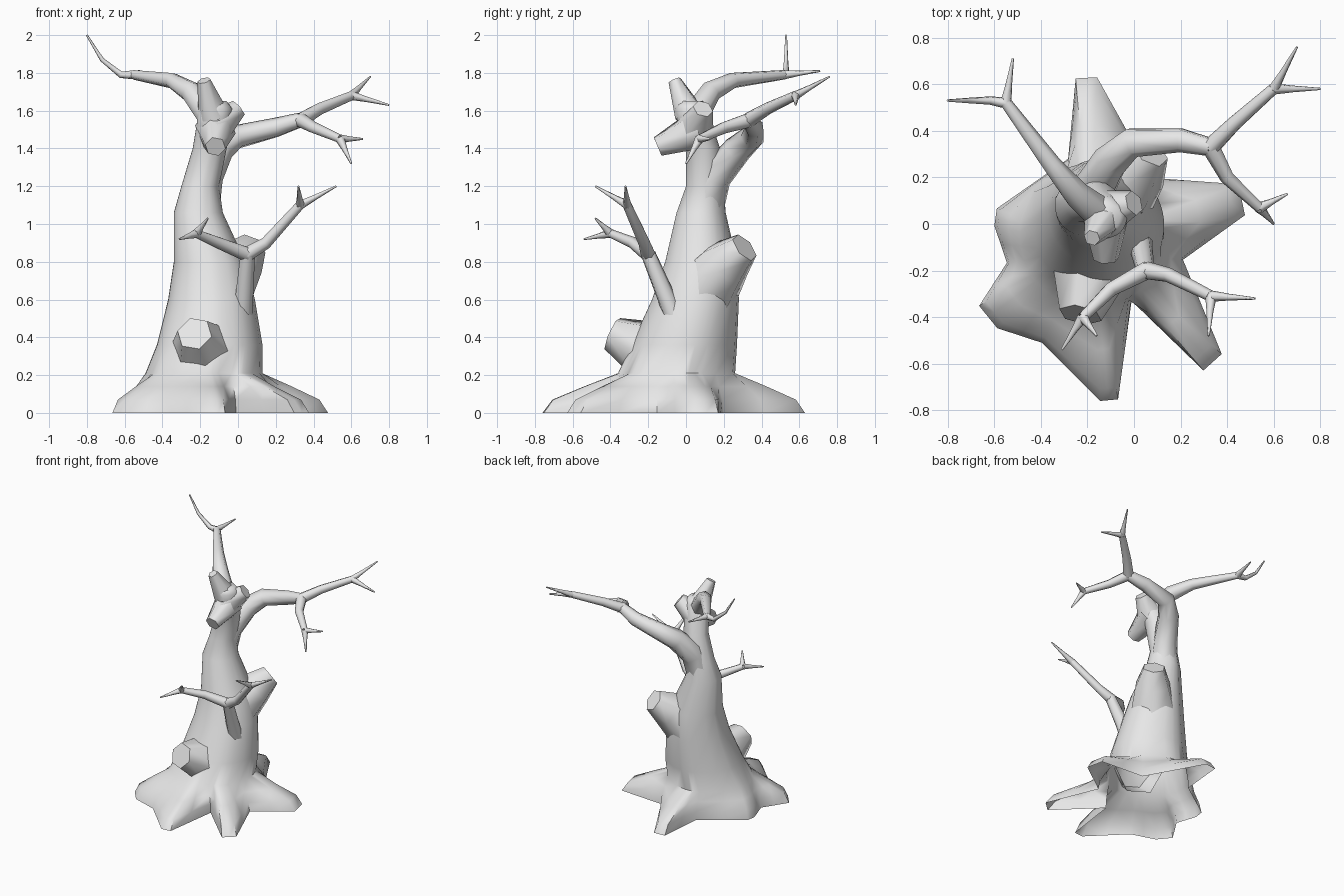
import bpy, bmesh, math
from mathutils import Vector

cube = bpy.data.objects.get("Cube")
if cube:
    bpy.data.objects.remove(cube, do_unlink=True)

# One bark colour for the whole tree
grey = (0.8, 0.8, 0.8, 1)
bark = bpy.data.materials.new("grey bark")
bark.use_nodes = True
bark.diffuse_color = grey
bark.node_tree.nodes["Principled BSDF"].inputs["Base Color"].default_value = grey


def loft(name, rings):
    """Skin equal-length point rings into one smooth object, open at its buried start."""
    bm = bmesh.new()
    loops = [[bm.verts.new(point) for point in ring] for ring in rings]
    count = len(loops[0])
    for lower, upper in zip(loops, loops[1:]):
        for i in range(count):
            j = (i + 1) % count
            bm.faces.new((lower[i], lower[j], upper[j], upper[i]))
    bm.faces.new(loops[-1])
    for face in bm.faces:
        face.smooth = True
    mesh = bpy.data.meshes.new(name)
    bm.to_mesh(mesh)
    bm.free()
    mesh.set_sharp_from_angle(angle=math.radians(62))
    mesh.materials.append(bark)
    bpy.context.collection.objects.link(bpy.data.objects.new(name, mesh))


def limb(name, path, thick, thin, sides=7):
    """Tube along a path, tapering evenly; returns the end point."""
    points = [Vector(p) for p in path]
    last = len(points) - 1
    side = (points[1] - points[0]).orthogonal()
    rings = []
    for i, point in enumerate(points):
        before = (point - points[max(i - 1, 0)]).normalized()
        after = (points[min(i + 1, last)] - point).normalized()
        along = (before + after).normalized()
        side = (side - along * side.dot(along)).normalized()
        across = along.cross(side)
        radius = thick + (thin - thick) * i / last
        turns = [math.tau * k / sides for k in range(sides)]
        rings.append([point + radius * (side * math.cos(t) + across * math.sin(t))
                      for t in turns])
    loft(name, rings)
    return points[-1]


def twig(name, joint, tip):
    """Thin pointed shoot that narrows quickly away from its joint."""
    tip = Vector(tip)
    limb(name, [joint, joint.lerp(tip, 0.4), tip], 0.025, 0.005, sides=6)


def polar(degrees, reach):
    """Ground point at an angle and distance from the foot of the trunk."""
    turn = math.radians(degrees)
    return foot + reach * Vector((math.cos(turn), math.sin(turn), 0))


# Roots: direction, half width, reach, then direction and reach of the next notch
foot = Vector((-0.17, -0.03, 0))
roots = [(12, 6, 0.65, 42, 0.34), (93, 4, 0.66, 110, 0.33), (172, 5, 0.43, 200, 0.4),
         (219, 6, 0.59, 245, 0.53), (275, 3, 0.73, 298, 0.34), (312, 4, 0.76, 342, 0.4)]
corners = []
for heading, spread, reach, gap, gap_reach in roots:
    corners += [polar(heading - spread, reach), polar(heading + spread, reach),
                polar(gap, gap_reach)]
ground = []
for corner, following in zip(corners, corners[1:] + corners[:1]):
    ground += [corner, corner.lerp(following, 0.5)]

# Trunk sections: height, centre x, centre y, radius
sections = [(0.21, -0.18, -0.05, 0.31), (0.36, -0.15, -0.01, 0.28), (0.6, -0.14, 0.05, 0.23),
            (0.8, -0.15, 0.08, 0.19), (1.06, -0.21, 0.08, 0.13), (1.2, -0.2, 0.1, 0.1),
            (1.4, -0.15, 0.09, 0.09), (1.52, -0.13, 0.05, 0.09), (1.61, -0.12, 0.03, 0.09),
            (1.65, -0.12, 0.03, 0.06)]
headings = [(point - foot).normalized() for point in ground]
column = [[Vector((x, y, z)) + radius * heading for heading in headings]
          for z, x, y, radius in sections]

# Ridges that carry the trunk out along the roots
flare = []
for outward, height in ((0.87, 0.07), (0.45, 0.14)):
    ring = [inner.lerp(outer, outward) for inner, outer in zip(column[0], ground)]
    for point in ring:
        point.z = height
    flare.append(ring)
loft("trunk", [ground] + flare + column)

# Sawn-off stubs
limb("low_front_stub", [(-0.18, -0.15, 0.31), (-0.23, -0.39, 0.42)], 0.19, 0.095, sides=6)
limb("large_back_stub", [(-0.12, 0.08, 0.62), (0, 0.21, 0.79), (0.07, 0.31, 0.875)],
     0.2, 0.085, sides=6)
limb("top_front_stub", [(-0.12, 0.06, 1.5), (-0.12, -0.15, 1.41)], 0.11, 0.055, sides=6)
limb("top_side_stub", [(-0.13, 0.04, 1.5), (0, 0.09, 1.61)], 0.11, 0.055, sides=6)
limb("top_upper_stub", [(-0.13, 0.02, 1.58), (-0.18, -0.06, 1.76)], 0.085, 0.036, sides=6)

# Upper branch reaching back
joint = limb("upper_branch", [(-0.14, 0.04, 1.56), (-0.25, 0.13, 1.7), (-0.35, 0.25, 1.76),
                              (-0.55, 0.52, 1.79)], 0.075, 0.026)
twig("upper_back_twig", joint, (-0.52, 0.71, 1.81))
limb("upper_rising_twig", [joint, (-0.62, 0.53, 1.79), (-0.72, 0.53, 1.87), (-0.8, 0.53, 2)],
     0.025, 0.005, sides=6)

# Large branch curling round the back to the side
fork = limb("side_branch", [(-0.2, 0.1, 1.1), (-0.17, 0.15, 1.25), (-0.1, 0.27, 1.39),
                            (-0.01, 0.35, 1.46), (0.2, 0.36, 1.51), (0.33, 0.33, 1.55)],
            0.105, 0.04)
joint = limb("side_back_bough", [fork, (0.43, 0.43, 1.61), (0.6, 0.58, 1.68)], 0.04, 0.025)
twig("side_back_twig", joint, (0.7, 0.76, 1.78))
twig("side_end_twig", joint, (0.8, 0.58, 1.63))
joint = limb("side_front_bough", [fork, (0.4, 0.2, 1.51), (0.54, 0.07, 1.45)], 0.04, 0.023)
twig("side_low_twig", joint, (0.6, 0, 1.32))
twig("side_outer_twig", joint, (0.66, 0.13, 1.45))

# Front branch that splits to both sides
fork = limb("front_branch", [(0.02, -0.05, 0.48), (0.03, -0.1, 0.6), (0.05, -0.2, 0.84)],
            0.06, 0.04)
joint = limb("front_left_bough", [fork, (0.15, -0.22, 0.9), (0.33, -0.31, 1.1)], 0.04, 0.025)
twig("front_left_twig", joint, (0.52, -0.32, 1.2))
twig("front_high_twig", joint, (0.32, -0.48, 1.2))
joint = limb("front_right_bough", [fork, (-0.1, -0.28, 0.9), (-0.22, -0.4, 0.95)], 0.04, 0.023)
twig("front_right_twig", joint, (-0.31, -0.54, 0.92))
twig("front_inner_twig", joint, (-0.16, -0.48, 1.03))
